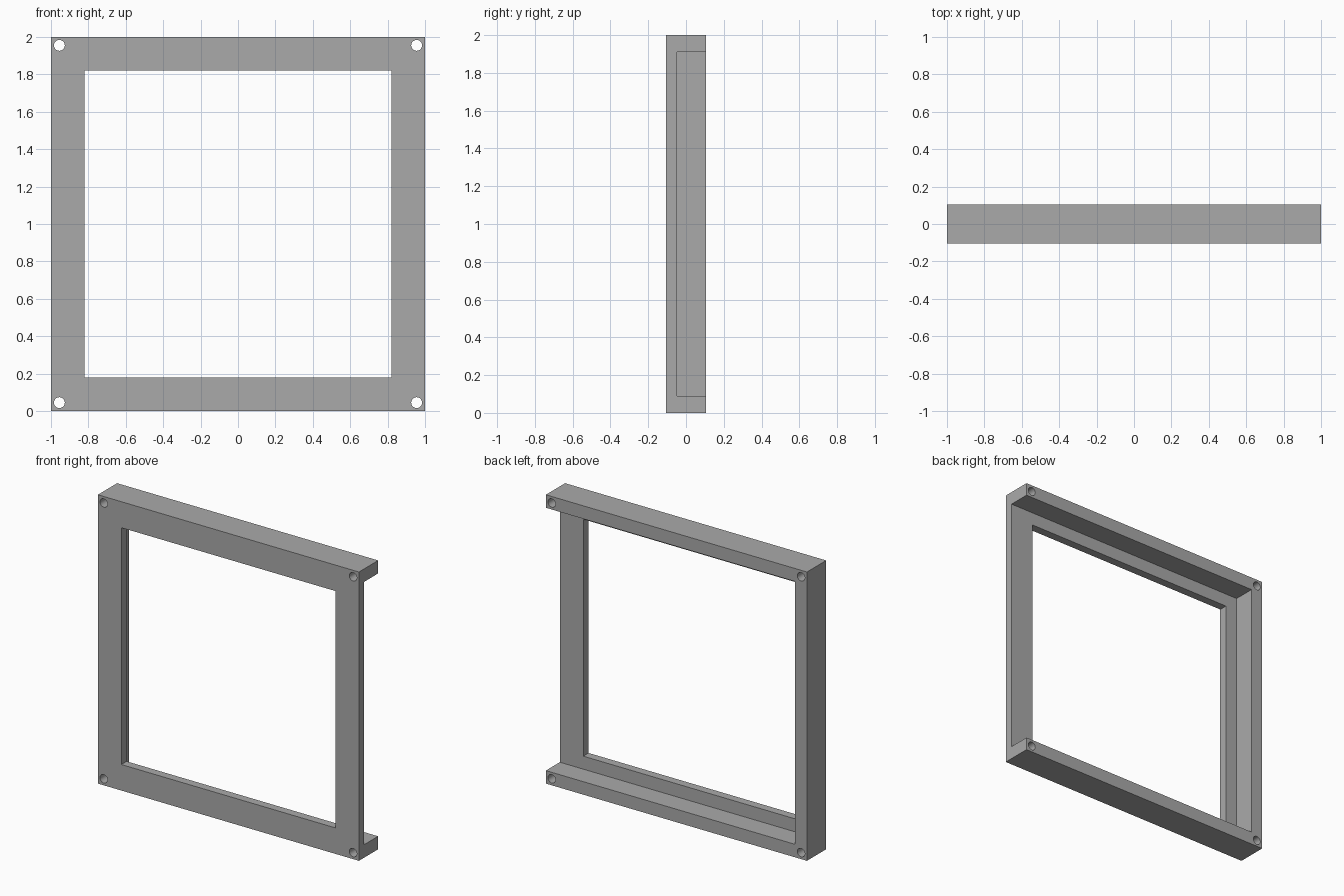
import bpy
from math import pi

if "Cube" in bpy.data.objects:
    bpy.data.objects.remove(bpy.data.objects["Cube"], do_unlink=True)

DEPTH = 0.105     # half depth of the frame
WALL = 0.09       # thickness of rails and side wall
PLATE_BACK = -0.047
OPENING = 0.82    # half width of the window
HOLE_OFFSET = 0.955

grey = bpy.data.materials.new("grey")
grey.use_nodes = True
colour = (0.4, 0.4, 0.4, 1)
grey.diffuse_color = colour
grey.node_tree.nodes["Principled BSDF"].inputs["Base Color"].default_value = colour


def box(name, low, high):
    """Box between two opposite corners."""
    centre = [(a + b) / 2 for a, b in zip(low, high)]
    bpy.ops.mesh.primitive_cube_add(size=1, location=centre)
    obj = bpy.context.object
    obj.name = name
    obj.scale = [b - a for a, b in zip(low, high)]
    bpy.ops.object.transform_apply(location=True, rotation=False, scale=True)
    obj.data.materials.append(grey)
    return obj


def cut(target, cutter):
    """Subtract the cutter, then discard it."""
    cutter.hide_render = True
    mod = target.modifiers.new("cut", "BOOLEAN")
    mod.operation = "DIFFERENCE"
    mod.solver = "EXACT"
    mod.object = cutter
    bpy.context.view_layer.objects.active = target
    bpy.ops.object.modifier_apply(modifier=mod.name)
    bpy.data.objects.remove(cutter, do_unlink=True)


# Square frame block
frame = box("frame", (-1, -DEPTH, 0), (1, DEPTH, 2))

# Slide-in channel at the back, open on the +x side
cut(frame, box("channel_cutter", (WALL - 1, PLATE_BACK, WALL), (1.2, 0.3, 2 - WALL)))

# Window through the front plate
cut(frame, box("window_cutter", (-OPENING, -0.3, 1 - OPENING), (OPENING, 0.3, 1 + OPENING)))

# Screw holes in the four corners
for x in (-HOLE_OFFSET, HOLE_OFFSET):
    for z in (1 - HOLE_OFFSET, 1 + HOLE_OFFSET):
        bpy.ops.mesh.primitive_cylinder_add(vertices=32, radius=0.029, depth=1,
                                            location=(x, 0, z), rotation=(pi / 2, 0, 0))
        hole = bpy.context.object
        hole.data.materials.append(grey)
        cut(frame, hole)

# Smooth hole walls, sharp edges
bpy.ops.object.select_all(action="DESELECT")
frame.select_set(True)
bpy.context.view_layer.objects.active = frame
bpy.ops.object.shade_smooth_by_angle(angle=pi / 6)
